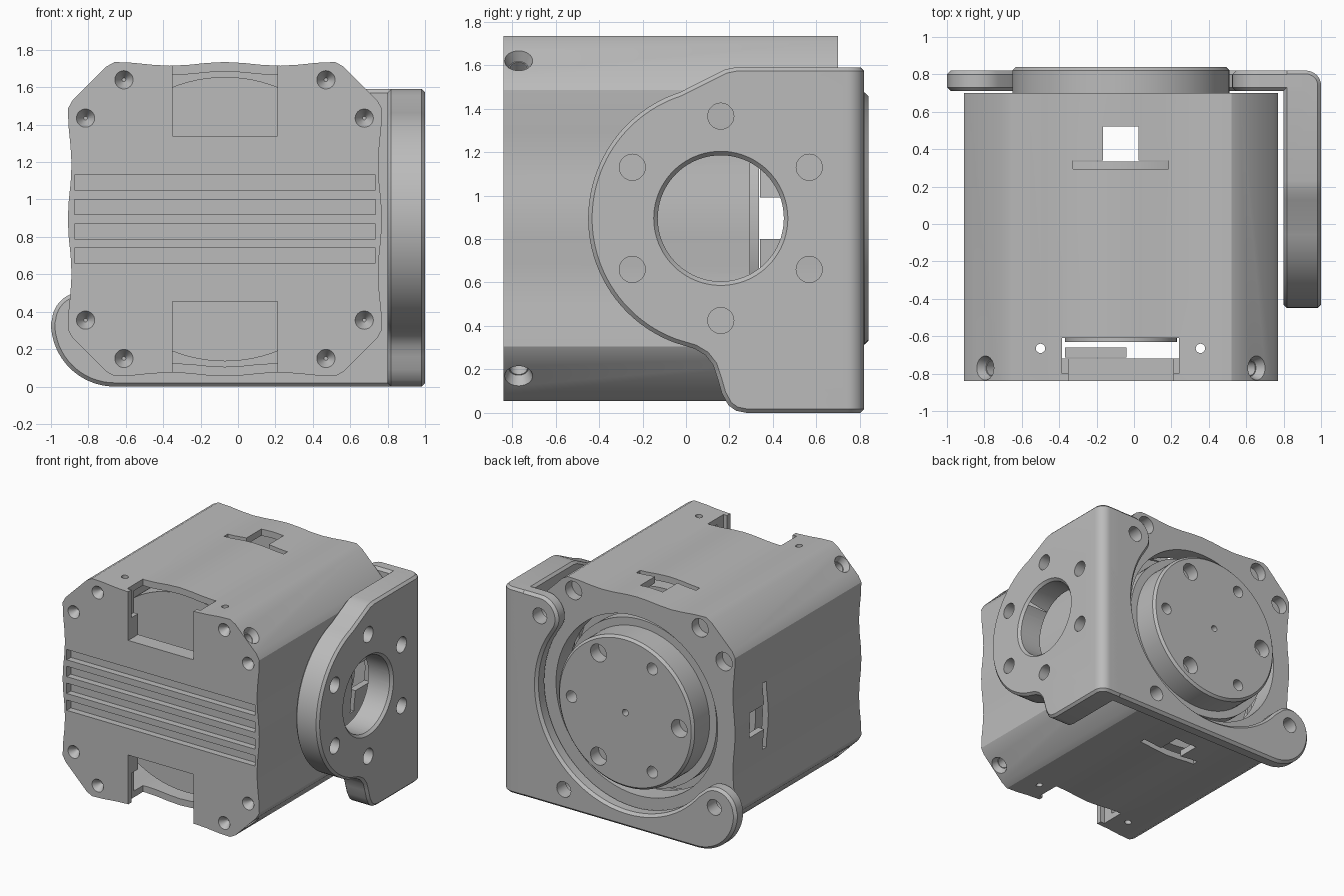
import bpy, bmesh, math
from mathutils import Matrix, Vector

if "Cube" in bpy.data.objects:
    bpy.data.objects.remove(bpy.data.objects["Cube"])

CX, CZ = -0.07, 0.895          # motor axis (runs along y)


def material(name, v):
    m = bpy.data.materials.new(name)
    m.diffuse_color = (v, v, v, 1)
    m.use_nodes = True
    m.node_tree.nodes["Principled BSDF"].inputs["Base Color"].default_value = m.diffuse_color
    return m


GREY = material("plain grey", 0.5)


def finish(name, bm):
    bmesh.ops.recalc_face_normals(bm, faces=bm.faces)
    me = bpy.data.meshes.new(name)
    bm.to_mesh(me)
    bm.free()
    me.materials.append(GREY)
    ob = bpy.data.objects.new(name, me)
    bpy.context.collection.objects.link(ob)
    return ob


def prism(name, pts, axis, lo, hi):
    """Extrude a 2D outline along x (pts are y,z) or y (pts are x,z)."""
    bm = bmesh.new()
    put = (lambda p, t: (t, p[0], p[1])) if axis == "x" else (lambda p, t: (p[0], t, p[1]))
    a = [bm.verts.new(put(p, lo)) for p in pts]
    b = [bm.verts.new(put(p, hi)) for p in pts]
    bm.faces.new(a)
    bm.faces.new(b[::-1])
    for i in range(len(pts)):
        j = (i + 1) % len(pts)
        bm.faces.new((a[i], a[j], b[j], b[i]))
    return finish(name, bm)


def box(name, x0, x1, y0, y1, z0, z1):
    return prism(name, [(x0, z0), (x1, z0), (x1, z1), (x0, z1)], "y", y0, y1)


def rod(name, start, end, r1, r2=None, n=32):
    """Cylinder or cone between two points."""
    s, e = Vector(start), Vector(end)
    d = e - s
    bm = bmesh.new()
    mat = Matrix.Translation((s + e) / 2) @ d.to_track_quat("Z", "Y").to_matrix().to_4x4()
    bmesh.ops.create_cone(bm, cap_ends=True, segments=n, radius1=r1,
                          radius2=r1 if r2 is None else r2, depth=d.length, matrix=mat)
    return finish(name, bm)


def yrod(name, x, z, y0, y1, r1, r2=None, n=32):
    return rod(name, (x, y0, z), (x, y1, z), r1, r2, n)


def apply(ob, mod):
    bpy.context.view_layer.objects.active = ob
    bpy.ops.object.modifier_apply(modifier=mod.name)


def cut(ob, *cutters):
    for c in cutters:
        m = ob.modifiers.new("cut", "BOOLEAN")
        m.operation, m.solver, m.object = "DIFFERENCE", "EXACT", c
        apply(ob, m)
        bpy.data.objects.remove(c)


def chamfer(ob, w, seg=1):
    m = ob.modifiers.new("chamfer", "BEVEL")
    m.width, m.segments, m.limit_method, m.angle_limit = w, seg, "ANGLE", math.radians(50)
    apply(ob, m)


def arc(cx, cz, r, a0, a1, n):
    return [(cx + r * math.cos(math.radians(a0 + (a1 - a0) * i / n)),
             cz + r * math.sin(math.radians(a0 + (a1 - a0) * i / n))) for i in range(n + 1)]


def outline(k=1.0):
    """Gently wavy square with cut corners, scaled by k."""
    side = [(-0.59 + 0.0983 * i) for i in range(13)]
    pts = []
    for q in range(4):
        c, s = [(1, 0), (0, 1), (-1, 0), (0, -1)][q]
        for u in side:
            v = 0.83 + 0.01 * math.cos(2 * math.pi * u / 0.58)
            pts.append((CX + k * (c * v - s * u), CZ + k * (s * v + c * u)))
        u, v = 0.635, 0.805                       # rounded corner ends
        for u, v in ((0.635, 0.815), (0.815, 0.635)):
            a, b = v, u
            if (u, v) == (0.815, 0.635):
                a, b = 0.635, 0.815
            pts.append((CX + k * (c * a - s * b), CZ + k * (s * a + c * b)))
    return pts


BOLTS = [(CX + sx * a, CZ + sz * b) for sx in (-1, 1) for sz in (-1, 1)
         for a, b in ((0.54, 0.745), (0.745, 0.54))]

# hollow housing with closed front, open round back
housing = prism("housing", outline(), "y", -0.84, 0.70)
cut(housing, prism("c", outline(0.94), "y", -0.72, 0.54),
    yrod("c", CX, CZ, 0.5, 0.8, 0.69, n=96))
# connector notches top and bottom
for z0, z1, s0, s1 in ((1.34, 2, 1.5, 2), (-1, 0.455, -1, 0.3)):
    cut(housing, box("c", -0.35, 0.21, -0.9, -0.7, z0, z1),
        box("c", -0.385, 0.24, -0.8, -0.61, s0, s1))
# windows and slits through all four walls
cut(housing, box("c", -0.165, 0.025, 0.33, 0.52, -1, 3),
    box("c", -2, 2, 0.33, 0.52, 0.8, 0.99),
    box("c", -0.325, 0.185, 0.295, 0.34, -1, 3),
    box("c", -2, 2, 0.295, 0.34, 0.64, 1.15))
# cooling grooves in the front
for i in range(4):
    z = 0.66 + 0.13 * i
    cut(housing, box("c", -0.875, 0.735, -0.9, -0.79, z, z + 0.08))
# screw holes front, back, corners and small pin holes
for x, z in BOLTS:
    cut(housing, yrod("c", x, z, -0.845, -0.78, 0.052, 0.01), yrod("c", x, z, 0.62, 0.8, 0.07))
for sx in (-1, 1):
    for sz in (-1, 1):
        p = lambda d: (CX + sx * d, -0.77, CZ + sz * d)
        cut(housing, rod("c", p(0.735), p(0.69), 0.07, 0.045), rod("c", p(0.75), p(0.62), 0.04))
for x in (-0.5, 0.355):
    cut(housing, rod("c", (x, -0.665, -1), (x, -0.665, 3), 0.025))

# motor inside
motor = yrod("motor_body", CX, CZ, -0.55, 0.335, 0.76, n=96)
hub = yrod("motor_hub", CX, CZ, -0.63, -0.55, 0.3, n=48)
cut(hub, yrod("c", CX, CZ, -0.7, -0.57, 0.22, n=48))
box("connector", -0.37, -0.04, -0.715, -0.66, 0.6, 1.3)

# output flange on the back
yrod("flange_base", CX, CZ, 0.54, 0.64, 0.64, n=96)
flange = yrod("output_flange", CX, CZ, 0.6, 0.84, 0.58, n=96)
chamfer(flange, 0.018)
for i in range(6):
    a = math.radians(60 * i)
    cut(flange, yrod("c", CX + 0.46 * math.cos(a), CZ + 0.46 * math.sin(a), 0.74, 0.9,
                     0.068 if i % 2 else 0.045))
cut(flange, yrod("c", CX, CZ, 0.76, 0.9, 0.025))

# bracket back plate: hook around the flange with two rounded ears
e1, e2 = (0.675, 1.44), (-0.835, 0.345)
hook = (arc(CX, CZ, 0.77, -141, 33, 60) + arc(*e1, 0.15, 210, 90, 16)
        + [(0.93, 1.59), (0.93, 0.0)] + arc(-0.66, 0.34, 0.34, 270, 180, 16)
        + arc(*e2, 0.16, 175, 42, 18))
back_plate = prism("bracket_back_plate", hook, "y", 0.71, 0.82)
chamfer(back_plate, 0.02)
for x, z in (BOLTS[1], BOLTS[7], BOLTS[4]):
    cut(back_plate, yrod("c", x, z, 0.6, 0.9, 0.06))

# bracket side plate
yc, zc = 0.16, 0.895
side = ([(0.82, 0.0), (0.82, 1.59), (0.23, 1.59), (0.18, 1.58), (0.13, 1.555)]
        + arc(yc, zc, 0.61, 108, 250, 48)
        + [(0.04, 0.295), (0.09, 0.265), (0.125, 0.22), (0.145, 0.16),
           (0.165, 0.09), (0.195, 0.035), (0.23, 0.01), (0.28, 0.0)])
side_plate = prism("bracket_side_plate", side, "x", 0.80, 1.0)
bm = bmesh.new()
bm.from_mesh(side_plate.data)
corner = [e for e in bm.edges if all(v.co.x > 0.99 and v.co.y > 0.81 for v in e.verts)]
bmesh.ops.bevel(bm, geom=corner, offset=0.08, segments=8, profile=0.5, affect="EDGES")
bm.to_mesh(side_plate.data)
bm.free()
chamfer(side_plate, 0.018)
cut(side_plate, rod("c", (0.7, yc, zc), (1.1, yc, zc), 0.29, n=80),
    rod("c", (0.975, yc, zc), (1.01, yc, zc), 0.285, 0.318, n=80))
for i in range(6):
    a = math.radians(30 + 60 * i)
    y, z = yc + 0.47 * math.cos(a), zc + 0.47 * math.sin(a)
    if i % 2:
        cut(side_plate, rod("c", (0.7, y, z), (1.1, y, z), 0.06))
    else:
        cut(side_plate, rod("c", (0.9, y, z), (1.1, y, z), 0.06))

# smooth curved walls, keep edges crisp
bpy.ops.object.select_all(action="DESELECT")
for ob in bpy.context.scene.objects:
    ob.select_set(True)
    bpy.context.view_layer.objects.active = ob
bpy.ops.object.shade_smooth_by_angle(angle=math.radians(28))
